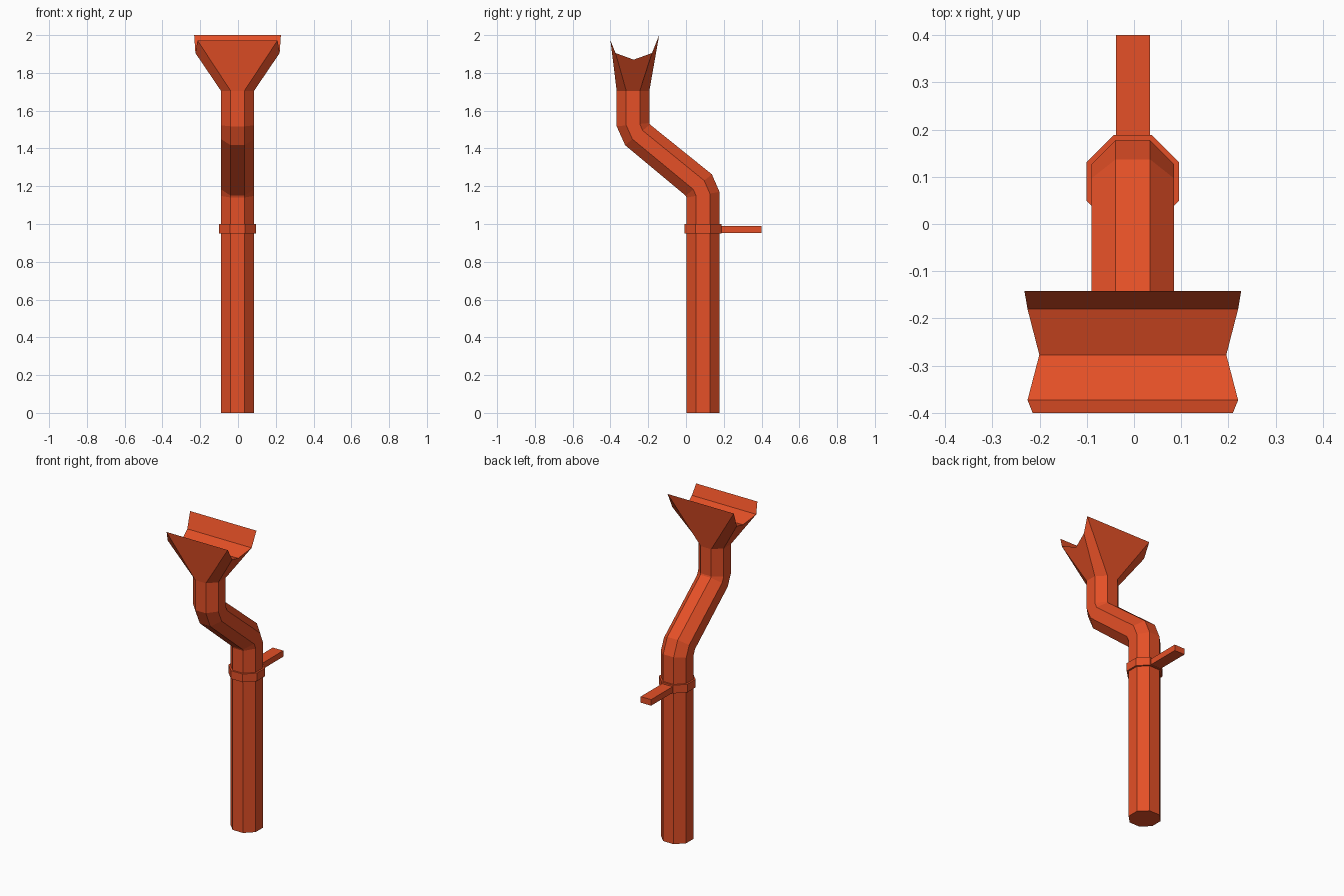
import bpy, bmesh

cube = bpy.data.objects.get("Cube")
if cube:
    bpy.data.objects.remove(cube, do_unlink=True)

CX = -0.0025       # pipe axis in x
CY = 0.09          # lower pipe axis in y
R = 0.0875         # octagon apothem
K = 0.4142         # half side / apothem

# Single terracotta paint
paint = bpy.data.materials.new("orange_red_paint")
paint.use_nodes = True
color = (0.78, 0.08, 0.02, 1)
paint.diffuse_color = color
paint.node_tree.nodes["Principled BSDF"].inputs["Base Color"].default_value = color


def finish(name, bm):
    """Orient faces outward and make a flat shaded object."""
    bmesh.ops.recalc_face_normals(bm, faces=bm.faces)
    if bm.calc_volume(signed=True) < 0:
        bmesh.ops.reverse_faces(bm, faces=bm.faces)
    mesh = bpy.data.meshes.new(name)
    bm.to_mesh(mesh)
    bm.free()
    mesh.materials.append(paint)
    obj = bpy.data.objects.new(name, mesh)
    bpy.context.collection.objects.link(obj)
    return obj


def octagon(bm, front, back, r=R):
    """Octagonal ring spanning from a front (y, z) to a back (y, z)."""
    ring = []
    for u, v in ((-K, -1), (K, -1), (1, -K), (1, K), (K, 1), (-K, 1), (-1, K), (-1, -K)):
        t = (v + 1) / 2
        y = front[0] + (back[0] - front[0]) * t
        z = front[1] + (back[1] - front[1]) * t
        ring.append(bm.verts.new((CX + u * r, y, z)))
    return ring


def tube(name, sections, r=R):
    """Closed octagonal tube through a list of sections."""
    bm = bmesh.new()
    rings = [octagon(bm, f, b, r) for f, b in sections]
    for a, b in zip(rings, rings[1:]):
        for i in range(8):
            j = (i + 1) % 8
            bm.faces.new((a[i], a[j], b[j], b[i]))
    bm.faces.new(rings[0])
    bm.faces.new(rings[-1])
    return finish(name, bm)


# Downpipe with an offset double bend
Y0, Y1 = CY - R, CY + R
HOP0, HOP1, HOPZ = -0.367, -0.194, 1.705
tube("downpipe", [
    ((Y0, 0), (Y1, 0)),
    ((Y0, 1.14), (Y1, 1.17)),
    ((Y0 - 0.004, 1.15), (0.137, 1.263)),
    ((-0.322, 1.417), (-0.191, 1.527)),
    ((HOP0, 1.517), (HOP1, 1.535)),
    ((HOP0, HOPZ), (HOP1, HOPZ)),
])

# Collar clamped around the pipe
C = 0.098
tube("collar", [((CY - C, z), (CY + C, z)) for z in (0.949, 1.0)], C)

# Wall bracket reaching back from the collar
bm = bmesh.new()
bmesh.ops.create_cube(bm, size=1)
for v in bm.verts:
    v.co = (CX + v.co.x * 0.072, 0.285 + v.co.y * 0.23, 0.971 + v.co.z * 0.038)
finish("wall_bracket", bm)

# Hopper: octagonal neck widening to a gutter-shaped cradle
bm = bmesh.new()
neck = octagon(bm, (HOP0, HOPZ), (HOP1, HOPZ))
cradle = [(0.212, -0.4, 1.972), (0.223, -0.373, 1.905), (0.198, -0.277, 1.87),
          (0.223, -0.18, 1.905), (0.2295, -0.142, 2.0)]
right, left = [[bm.verts.new((CX + s * x, y, z)) for x, y, z in cradle] for s in (-1, 1)]
for n, top in (((neck[1], neck[2], neck[3], neck[4]), left),
               ((neck[0], neck[7], neck[6], neck[5]), right)):
    bm.faces.new((n[0], n[1], top[1], top[0]))
    bm.faces.new((n[1], n[2], top[3], top[2], top[1]))
    bm.faces.new((n[2], n[3], top[4], top[3]))
bm.faces.new((neck[0], neck[1], left[0], right[0]))
bm.faces.new((neck[4], neck[5], right[4], left[4]))
for i in range(4):
    bm.faces.new((right[i], left[i], left[i + 1], right[i + 1]))
bm.faces.new(neck)
finish("hopper", bm)
